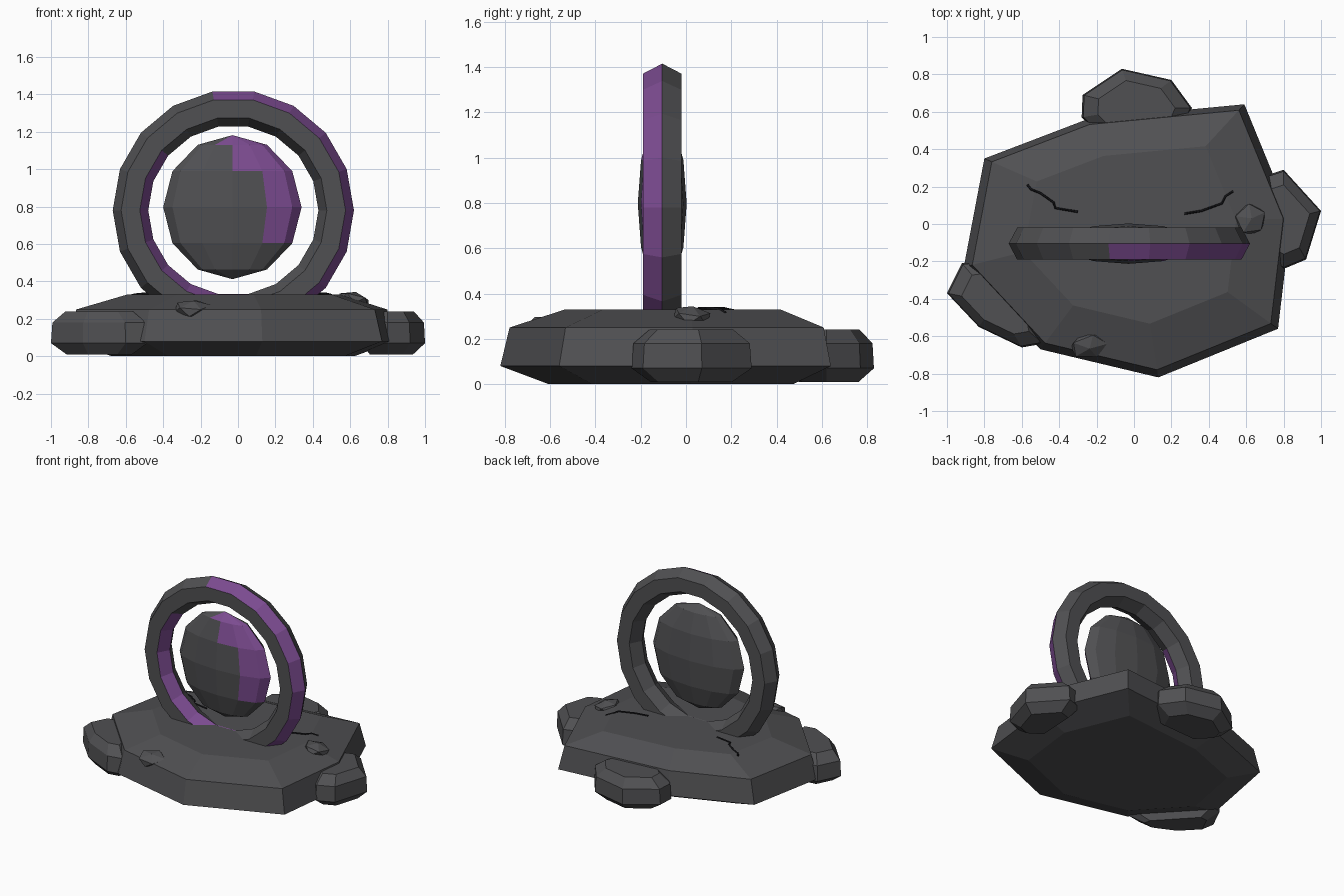
import bpy, bmesh
from math import cos, sin, radians
from mathutils import Vector, Matrix, Euler

if "Cube" in bpy.data.objects:
    bpy.data.objects.remove(bpy.data.objects["Cube"])


def material(name, rgb):
    m = bpy.data.materials.new(name)
    m.diffuse_color = (*rgb, 1)
    m.use_nodes = True
    m.node_tree.nodes["Principled BSDF"].inputs["Base Color"].default_value = m.diffuse_color
    return m


STONE = material("dark_stone", (0.08, 0.08, 0.085))
PURPLE = material("purple", (0.20, 0.07, 0.28))
BLACK = material("crack_black", (0.008, 0.008, 0.01))


def finish(bm, name, mats=(STONE,)):
    bmesh.ops.recalc_face_normals(bm, faces=bm.faces)
    me = bpy.data.meshes.new(name)
    bm.to_mesh(me)
    bm.free()
    for m in mats:
        me.materials.append(m)
    ob = bpy.data.objects.new(name, me)
    bpy.context.collection.objects.link(ob)
    return ob


def rock(name, outline, centre, levels):
    """Loft an outline through (z, scale) levels, closed at both ends."""
    bm = bmesh.new()
    c = Vector(centre)
    rings = []
    for z, s in levels:
        pts = [c + (Vector(p) - c) * s for p in outline]
        rings.append([bm.verts.new((p.x, p.y, z)) for p in pts])
    n = len(outline)
    for a, b in zip(rings, rings[1:]):
        for i in range(n):
            j = (i + 1) % n
            bm.faces.new((a[i], a[j], b[j], b[i]))
    bm.faces.new(rings[0])
    bm.faces.new(rings[-1])
    return finish(bm, name)


# Main base slab
rock("base_slab",
     [(-0.80, 0.35), (-0.25, 0.56), (0.59, 0.64), (0.84, 0.03),
      (0.77, -0.56), (0.13, -0.82), (-0.50, -0.67), (-0.91, -0.23)],
     (0, 0), [(0, 0.74), (0.08, 1), (0.25, 0.95), (0.33, 0.65)])

# Boulders round the edge
EDGE = [(0.01, 0.68), (0.07, 1), (0.18, 0.97), (0.24, 0.70)]
rock("back_boulder",
     [(-0.28, 0.57), (-0.275, 0.69), (-0.065, 0.83), (0.20, 0.77),
      (0.31, 0.62), (0.24, 0.46), (-0.15, 0.44)], (0.01, 0.62), EDGE)
rock("right_boulder",
     [(0.68, 0.25), (0.80, 0.29), (1.0, 0.07), (0.92, -0.19),
      (0.80, -0.24), (0.66, -0.15)], (0.80, 0.02), EDGE)
rock("left_boulder",
     [(-1.0, -0.37), (-0.92, -0.21), (-0.84, -0.20), (-0.50, -0.57),
      (-0.485, -0.64), (-0.60, -0.66), (-0.83, -0.55)], (-0.74, -0.42), EDGE)


# Small stones
def pebble(name, loc, size, rot):
    bm = bmesh.new()
    bmesh.ops.create_icosphere(bm, subdivisions=1, radius=1)
    mat = (Matrix.Translation(loc) @ Euler([radians(r) for r in rot]).to_matrix().to_4x4()
           @ Matrix.Diagonal((*size, 1)))
    bm.transform(mat)
    finish(bm, name)


pebble("pebble_front", (-0.24, -0.65, 0.255), (0.11, 0.075, 0.045), (22, 0, 10))
pebble("pebble_right", (0.62, 0.025, 0.30), (0.095, 0.09, 0.045), (0, 14, 25))

# Upright ring: hexagonal section, 18 sides, purple on some front bevels
bm = bmesh.new()
SECTION = [(0.645, 0), (0.60, -0.085), (0.50, -0.085),
           (0.455, 0), (0.50, 0.085), (0.60, 0.085)]
N = 18
loops = []
for k in range(N):
    a = radians(20 * k)
    loops.append([bm.verts.new((-0.025 + r * cos(a), -0.105 + y, 0.78 + r * sin(a)))
                  for r, y in SECTION])
for k in range(N):
    p, q = loops[k], loops[(k + 1) % N]
    for i in range(6):
        j = (i + 1) % 6
        f = bm.faces.new((p[i], p[j], q[j], q[i]))
        outer = i == 0 and (k < 5 or k > 13)
        inner = i == 2 and 7 <= k <= 13
        f.material_index = 1 if outer or inner else 0
finish(bm, "upright_ring", (STONE, PURPLE))

# Floating lens with purple crescent on its front
bm = bmesh.new()
bmesh.ops.create_uvsphere(bm, u_segments=12, v_segments=6, radius=1)
for f in bm.faces:
    c = f.calc_center_median()
    if c.z > 0.9:
        limit = -0.15
    elif c.z > 0.5:
        limit = 0
    elif c.z > -0.5:
        limit = 0.45
    else:
        limit = 9
    f.material_index = 1 if c.y < 0 and c.x > limit else 0
bm.transform(Matrix.Translation((-0.03, -0.105, 0.797)) @ Matrix.Diagonal((0.37, 0.108, 0.385, 1)))
finish(bm, "floating_lens", (STONE, PURPLE))


# Surface cracks
def crack(name, pts):
    cu = bpy.data.curves.new(name, 'CURVE')
    cu.dimensions = '3D'
    cu.bevel_depth = 0.006
    cu.bevel_resolution = 0
    cu.use_fill_caps = True
    sp = cu.splines.new('POLY')
    sp.points.add(len(pts) - 1)
    for s, p in zip(sp.points, pts):
        s.co = (*p, 1)
    cu.materials.append(BLACK)
    bpy.context.collection.objects.link(bpy.data.objects.new(name, cu))


crack("crack_left", [(-0.57, 0.21, 0.325), (-0.55, 0.185, 0.33), (-0.50, 0.165, 0.335),
                     (-0.43, 0.115, 0.335), (-0.42, 0.085, 0.335), (-0.30, 0.065, 0.335)])
crack("crack_right", [(0.53, 0.175, 0.315), (0.49, 0.15, 0.33), (0.47, 0.11, 0.335),
                      (0.36, 0.07, 0.335), (0.27, 0.055, 0.335)])
